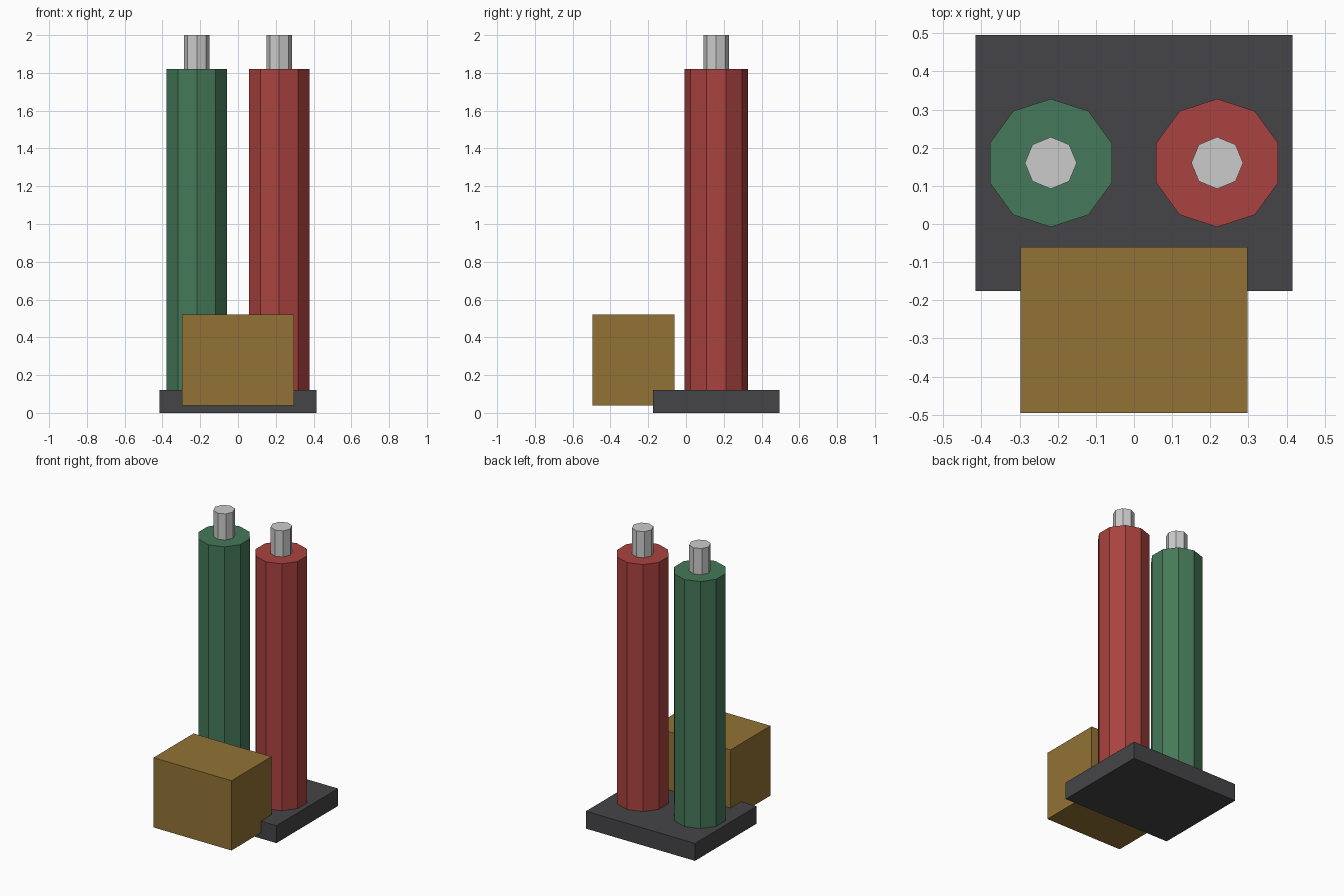
import bpy

if "Cube" in bpy.data.objects:
    bpy.data.objects.remove(bpy.data.objects["Cube"])


def material(name, rgb):
    m = bpy.data.materials.new(name)
    m.diffuse_color = (*rgb, 1)
    m.use_nodes = True
    m.node_tree.nodes["Principled BSDF"].inputs["Base Color"].default_value = m.diffuse_color
    return m


def finish(name, mat):
    ob = bpy.context.object
    ob.name = name
    if mat:
        ob.data.materials.append(mat)
    return ob


def box(name, lo, hi, mat):
    center = [(a + b) / 2 for a, b in zip(lo, hi)]
    bpy.ops.mesh.primitive_cube_add(size=1, location=center)
    ob = finish(name, mat)
    ob.scale = [b - a for a, b in zip(lo, hi)]
    bpy.ops.object.transform_apply(location=False, rotation=False, scale=True)


def prism(name, sides, radius, x, y, z0, z1, mat):
    bpy.ops.mesh.primitive_cylinder_add(vertices=sides, radius=radius, depth=z1 - z0,
                                        location=(x, y, (z0 + z1) / 2))
    finish(name, mat)


dark = material("dark_metal", (0.06, 0.06, 0.065))
ochre = material("ochre", (0.29, 0.17, 0.035))
green = material("green", (0.06, 0.19, 0.1))
red = material("red", (0.4, 0.055, 0.05))

# Base plate and front tool box
box("base_plate", (-0.415, -0.175, 0), (0.415, 0.495, 0.12), dark)
box("tool_box", (-0.297, -0.495, 0.04), (0.297, -0.06, 0.52), ochre)

# Two gas cylinders with grey valves on top
for side, x, mat in (("left", -0.218, green), ("right", 0.218, red)):
    prism(side + "_cylinder", 10, 0.168, x, 0.16, 0.12, 1.82, mat)
    prism(side + "_valve", 8, 0.068, x, 0.16, 1.82, 2.0, None)
